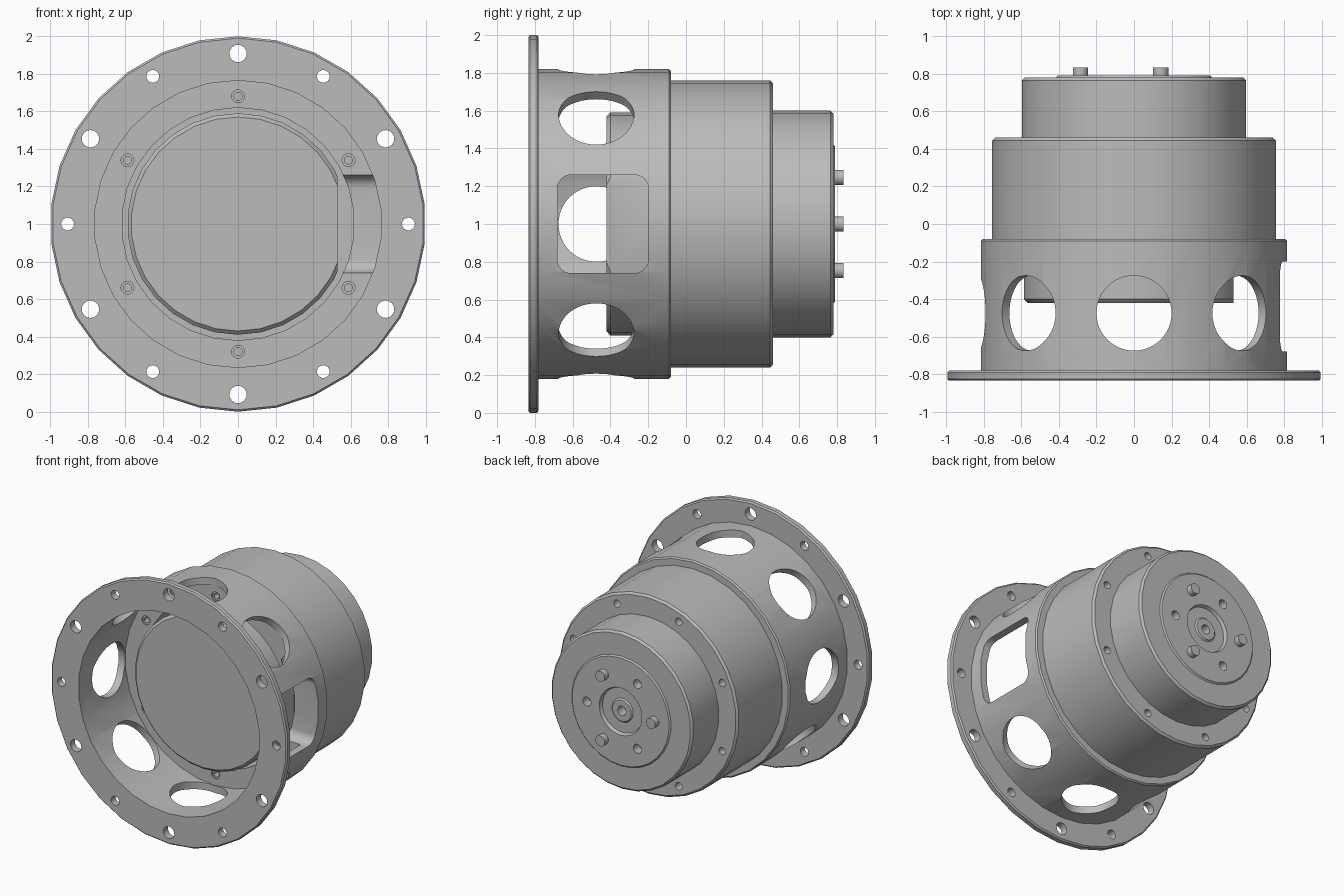
import bpy, bmesh
from math import sin, cos, pi, radians
from mathutils import Matrix, Vector

if "Cube" in bpy.data.objects:
    bpy.data.objects.remove(bpy.data.objects["Cube"])

grey = bpy.data.materials.new("machined grey")
grey.use_nodes = True
GREY = (0.5, 0.5, 0.5, 1)
grey.diffuse_color = GREY
grey.node_tree.nodes["Principled BSDF"].inputs["Base Color"].default_value = GREY
SIDES = 30


def finish(name, bm):
    bmesh.ops.recalc_face_normals(bm, faces=bm.faces)
    mesh = bpy.data.meshes.new(name)
    bm.to_mesh(mesh)
    bm.free()
    mesh.materials.append(grey)
    obj = bpy.data.objects.new(name, mesh)
    bpy.context.collection.objects.link(obj)
    return obj


def activate(obj):
    bpy.ops.object.select_all(action='DESELECT')
    obj.select_set(True)
    bpy.context.view_layer.objects.active = obj


def lathe(name, profile, ring=False):
    """Turn (radius, y) points round the main axis; ring closes the profile."""
    bm = bmesh.new()
    loops = []
    for i in range(SIDES):
        a = 2 * pi * i / SIDES
        loops.append([bm.verts.new((r * sin(a), y, 1 + r * cos(a))) for r, y in profile])
    n = len(profile)
    for i in range(SIDES):
        p, q = loops[i], loops[(i + 1) % SIDES]
        for j in range(n if ring else n - 1):
            k = (j + 1) % n
            bm.faces.new((p[j], p[k], q[k], q[j]))
    if not ring:
        bm.faces.new([l[0] for l in loops])
        bm.faces.new([l[-1] for l in loops])
    return finish(name, bm)


def rod(bm, centre, axis, radius, length, segments=24):
    turn = Vector(axis).to_track_quat('Z', 'Y').to_matrix().to_4x4()
    bmesh.ops.create_cone(bm, cap_ends=True, segments=segments, radius1=radius,
                          radius2=radius, depth=length,
                          matrix=Matrix.Translation(centre) @ turn)


def rod_circle(bm, pitch, angles, y0, y1, radius):
    """Rods parallel to the main axis on a pitch circle."""
    for deg in angles:
        a = radians(deg)
        rod(bm, (pitch * cos(a), (y0 + y1) / 2, 1 + pitch * sin(a)), (0, 1, 0),
            radius, y1 - y0)


def box(bm, low, high, fillet=0):
    low, high = Vector(low), Vector(high)
    size = high - low
    geom = bmesh.ops.create_cube(bm, size=1, matrix=Matrix.Translation((low + high) / 2)
                                 @ Matrix.Diagonal((*size, 1)))
    if fillet:
        along_x = [e for e in bm.edges
                   if abs(e.verts[0].co.x - e.verts[1].co.x) > size.x / 2]
        bmesh.ops.bevel(bm, geom=along_x, offset=fillet, segments=6,
                        profile=0.5, affect='EDGES')


def cut(obj, bm):
    cutter = finish("cutter", bm)
    cutter.hide_render = True
    mod = obj.modifiers.new("cut", 'BOOLEAN')
    mod.operation = 'DIFFERENCE'
    mod.solver = 'EXACT'
    mod.object = cutter
    activate(obj)
    bpy.ops.object.modifier_apply(modifier=mod.name)
    bpy.data.objects.remove(cutter)


def cut_circle(obj, *args):
    bm = bmesh.new()
    rod_circle(bm, *args)
    cut(obj, bm)


# Flanged housing with an inner seat ring
housing = lathe("flanged_housing", [
    (0.765, -0.835), (0.99, -0.835), (1, -0.825), (1, -0.79), (0.99, -0.78),
    (0.82, -0.78), (0.82, -0.09), (0.81, -0.08), (0.62, -0.08),
    (0.62, -0.27), (0.765, -0.27)], ring=True)

# Round side openings, and one rounded rectangular window on the left
bm = bmesh.new()
for i in range(1, 8):
    d = Vector((cos(i * pi / 4), 0, sin(i * pi / 4)))
    rod(bm, Vector((0, -0.475, 1)) + d * 0.8, d, 0.2, 0.4, 48)
cut(housing, bm)
bm = bmesh.new()
box(bm, (0.5, -0.68, 0.74), (1, -0.2, 1.26), fillet=0.07)
cut(housing, bm)

# Flange bolt holes, alternating large and small
cut_circle(housing, 0.908, range(30, 360, 60), -0.9, -0.7, 0.046)
cut_circle(housing, 0.908, range(0, 360, 60), -0.9, -0.7, 0.034)

# Counterbored screw holes in the seat ring
cut_circle(housing, 0.68, range(30, 360, 60), -0.3, -0.26, 0.034)
cut_circle(housing, 0.68, range(30, 360, 60), -0.3, -0.2, 0.021)

# Main body drum with a ring of screw holes on its rear shoulder
body = lathe("body_drum", [
    (0.7, -0.08), (0.76, -0.08), (0.76, 0.445), (0.745, 0.46), (0.55, 0.46)])
cut_circle(body, 0.68, [22.5 + 45 * i for i in range(8)], 0.4, 0.5, 0.028)

# Front plug with a flat on its left side
plug = lathe("front_plug", [
    (0.57, -0.42), (0.59, -0.4), (0.59, -0.08)])
bm = bmesh.new()
box(bm, (0.53, -0.5, 0.5), (0.7, 0, 1.5))
cut(plug, bm)

# Rear drum with a raised disc, a recessed hub and a centre hole
rear = lathe("rear_drum", [
    (0.6, 0.46), (0.6, 0.765), (0.585, 0.78), (0.42, 0.78), (0.41, 0.79),
    (0.18, 0.79), (0.17, 0.765), (0.09, 0.765), (0.08, 0.775),
    (0.035, 0.775), (0.035, 0.7)])
cut_circle(rear, 0.285, (0, 120, 240), 0.72, 0.85, 0.034)

# Drive pins between the pin holes
bm = bmesh.new()
rod_circle(bm, 0.285, (60, 180, 300), 0.77, 0.835, 0.04)
pins = finish("drive_pins", bm)

for obj in (housing, body, plug, rear, pins):
    activate(obj)
    bpy.ops.object.shade_smooth_by_angle(angle=radians(30))
